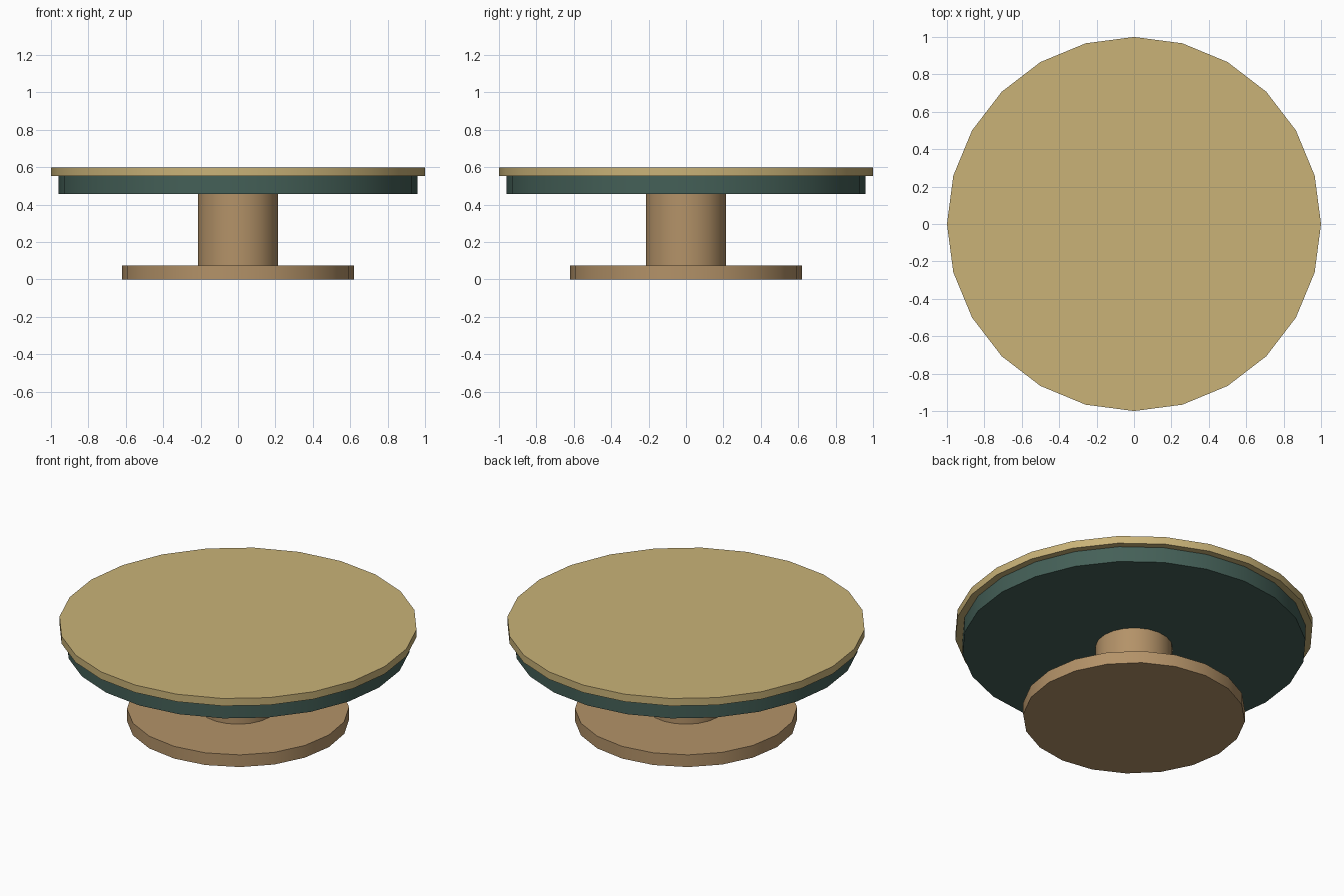
import bpy
import math

if "Cube" in bpy.data.objects:
    bpy.data.objects.remove(bpy.data.objects["Cube"])


def material(name, srgb):
    mat = bpy.data.materials.new(name)
    mat.diffuse_color = [(c / 255) ** 2.2 for c in srgb] + [1.0]
    mat.use_nodes = True
    mat.node_tree.nodes["Principled BSDF"].inputs["Base Color"].default_value = mat.diffuse_color
    return mat


sand = material("sand", (200, 177, 119))
teal = material("dark teal", (70, 96, 88))
wood = material("warm wood", (178, 145, 104))


def disc(name, radius, bottom, top, sides, mat):
    """Upright cylinder between two heights, smooth round its wall."""
    # The primitive starts on +y; with these side counts a vertex also falls on x
    bpy.ops.mesh.primitive_cylinder_add(
        vertices=sides, radius=radius, depth=top - bottom,
        location=(0, 0, (bottom + top) / 2))
    obj = bpy.context.object
    obj.name = name
    obj.data.materials.append(mat)
    bpy.ops.object.shade_smooth_by_angle(angle=math.radians(35))
    return obj


# Foot and column
disc("base", 0.62, 0.0, 0.075, 20, wood)
disc("column", 0.215, 0.075, 0.457, 20, wood)

# Table body with its overhanging top
disc("table_body", 0.96, 0.457, 0.552, 24, teal)
disc("table_top", 1.0, 0.552, 0.598, 24, sand)
